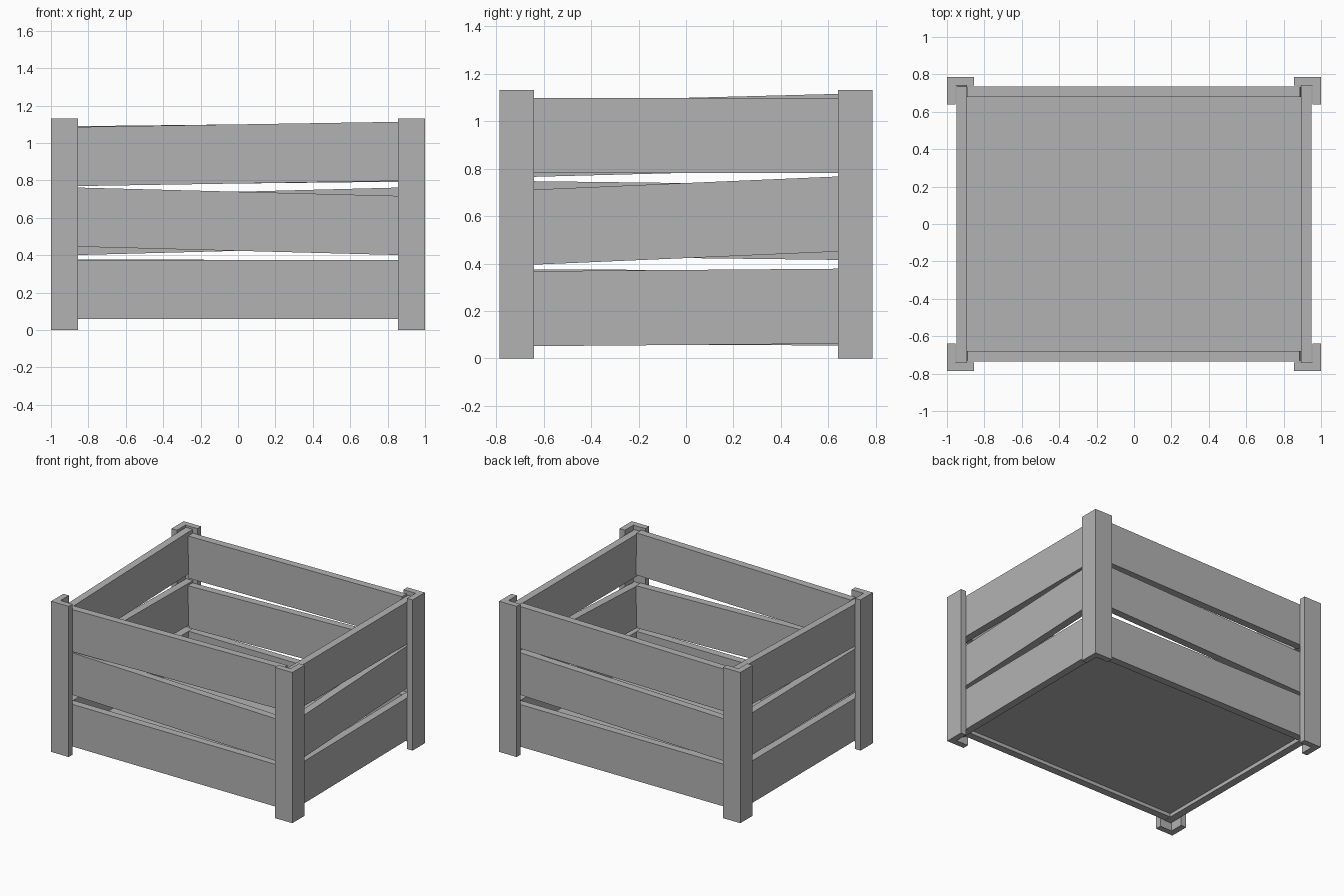
import bpy, bmesh
from math import atan2
from mathutils import Matrix

cube = bpy.data.objects.get("Cube")
if cube:
    bpy.data.objects.remove(cube, do_unlink=True)

grey = bpy.data.materials.new("plain_grey")
grey.use_nodes = True
colour = (0.45, 0.45, 0.45, 1)
grey.diffuse_color = colour
grey.node_tree.nodes["Principled BSDF"].inputs["Base Color"].default_value = colour


def finish(name, bm):
    bmesh.ops.recalc_face_normals(bm, faces=bm.faces)
    mesh = bpy.data.meshes.new(name)
    bm.to_mesh(mesh)
    bm.free()
    mesh.materials.append(grey)
    obj = bpy.data.objects.new(name, mesh)
    bpy.context.collection.objects.link(obj)
    return obj


def box(name, centre, size):
    bm = bmesh.new()
    bmesh.ops.create_cube(bm, size=1, matrix=Matrix.Diagonal((*size, 1)))
    obj = finish(name, bm)
    obj.location = centre
    return obj


# L-shaped corner posts
HX, HY, HEIGHT, ARM, THICK = 1.0, 0.785, 1.13, 0.145, 0.045
for sx, side in ((-1, "right"), (1, "left")):
    for sy, end in ((-1, "front"), (1, "back")):
        outline = [(0, 0), (ARM, 0), (ARM, THICK), (THICK, THICK), (THICK, ARM), (0, ARM)]
        bm = bmesh.new()
        face = bm.faces.new([bm.verts.new((sx * (HX - x), sy * (HY - y), 0)) for x, y in outline])
        top = bmesh.ops.extrude_face_region(bm, geom=[face])["geom"]
        bmesh.ops.translate(bm, vec=(0, 0, HEIGHT),
                            verts=[v for v in top if isinstance(v, bmesh.types.BMVert)])
        finish(f"{end}_{side}_post", bm)

# Slightly crooked planks: middle height, and rise over one unit of length
PLANK, BOARD = 0.316, 0.056
walls = {
    "front": ((0.217, 0.0), (0.581, -0.026), (0.941, 0.016)),
    "back": ((0.217, -0.002), (0.581, 0.026), (0.941, 0.011)),
    "left": ((0.215, 0.008), (0.581, 0.043), (0.940, 0.0)),
    "right": ((0.215, -0.003), (0.581, -0.012), (0.940, 0.026)),
}
for wall, planks in walls.items():
    for level, (z, rise) in zip(("bottom", "middle", "top"), planks):
        name = f"{wall}_{level}_plank"
        if wall in ("front", "back"):
            y = -0.707 if wall == "front" else 0.707
            obj = box(name, (0, y, z), (1.776, BOARD, PLANK))
            obj.rotation_euler.y = -atan2(rise, 1)
        else:
            x = 0.92 if wall == "left" else -0.92
            obj = box(name, (x, 0, z), (BOARD, 1.48, PLANK))
            obj.rotation_euler.x = atan2(rise, 1)

# Floor panel, set just above the lower plank edges
box("floor", (0, 0, 0.11), (1.79, 1.37, 0.05))
